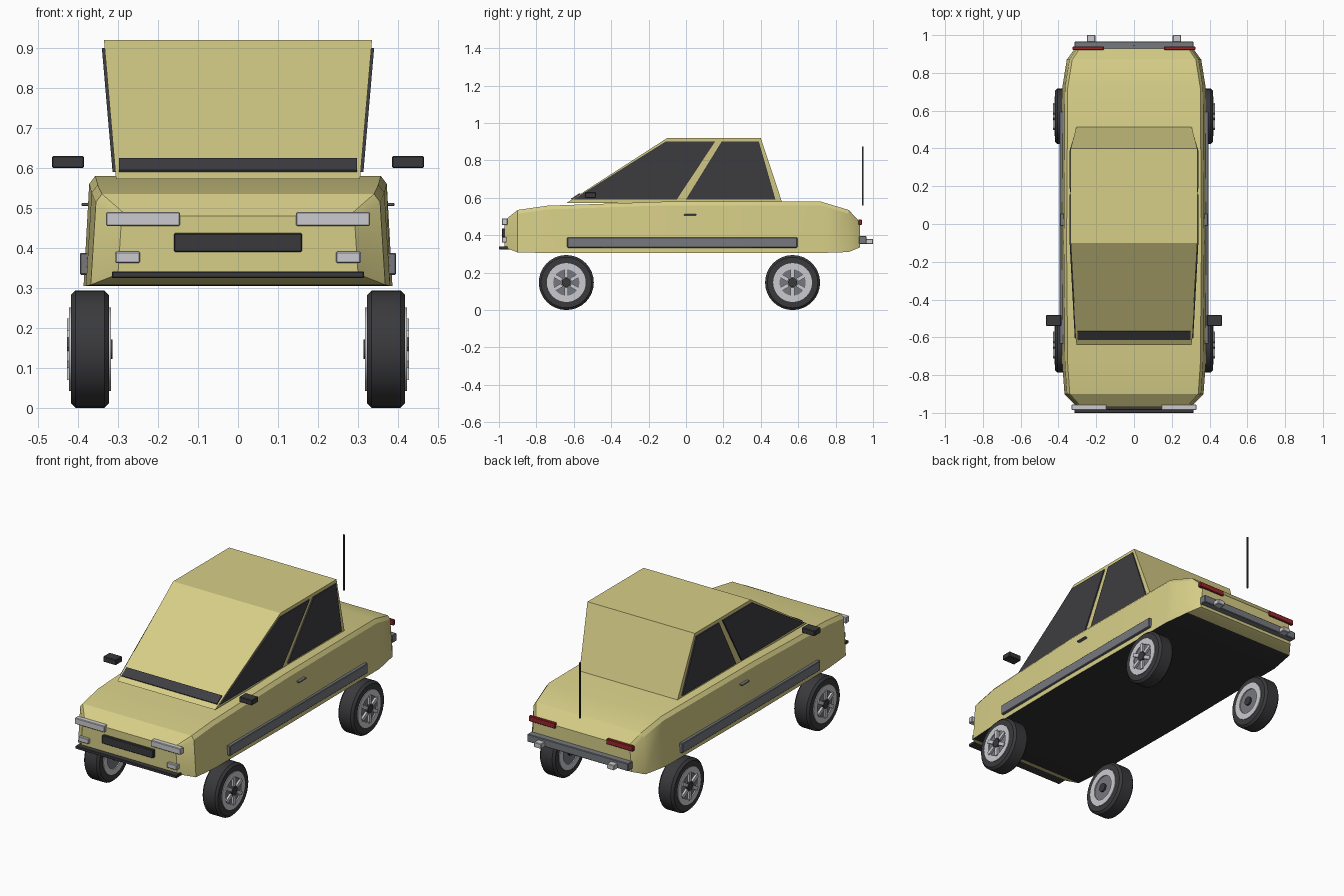
import bpy, bmesh, math
from mathutils import Matrix, Vector

if "Cube" in bpy.data.objects:
    bpy.data.objects.remove(bpy.data.objects["Cube"])


def material(name, rgb):
    m = bpy.data.materials.new(name)
    m.diffuse_color = (*rgb, 1)
    m.use_nodes = True
    m.node_tree.nodes["Principled BSDF"].inputs["Base Color"].default_value = m.diffuse_color
    return m


YELLOW = material("pale yellow paint", (0.68, 0.62, 0.245))
GLASS = material("dark glass", (0.05, 0.049, 0.056))
RUBBER = material("black rubber", (0.042, 0.042, 0.046))
UNDER = material("underside black", (0.03, 0.03, 0.033))
GREY = material("grey trim", (0.18, 0.19, 0.21))
SILVER = material("silver", (0.6, 0.6, 0.63))
RED = material("red lens", (0.32, 0.02, 0.025))


def finish(name, bm, *mats, smooth=True):
    bmesh.ops.recalc_face_normals(bm, faces=bm.faces)
    me = bpy.data.meshes.new(name)
    bm.to_mesh(me)
    bm.free()
    for m in mats:
        me.materials.append(m)
    ob = bpy.data.objects.new(name, me)
    bpy.context.collection.objects.link(ob)
    if smooth:
        bpy.ops.object.select_all(action='DESELECT')
        ob.select_set(True)
        bpy.context.view_layer.objects.active = ob
        bpy.ops.object.shade_smooth_by_angle(angle=math.radians(28))
    return ob


def box(name, x, y, z, mat, bevel=0.003):
    """Box from (min, max) ranges."""
    bm = bmesh.new()
    bmesh.ops.create_cube(bm, size=1)
    for v in bm.verts:
        v.co = [(r[0] + r[1]) / 2 + c * (r[1] - r[0]) for r, c in zip((x, y, z), v.co)]
    if bevel:
        bmesh.ops.bevel(bm, geom=bm.edges[:], offset=bevel, segments=1, affect='EDGES')
    return finish(name, bm, mat, smooth=False)


def box_pair(name, x, y, z, mat, bevel=0.003):
    box(name + "_right", x, y, z, mat, bevel)
    box(name + "_left", (-x[1], -x[0]), y, z, mat, bevel)


def plate(name, pts, mat, thick):
    """Thin plate: outline extruded by a vector."""
    bm = bmesh.new()
    f = bm.faces.new([bm.verts.new(p) for p in pts])
    new = bmesh.ops.extrude_face_region(bm, geom=[f])["geom"]
    bmesh.ops.translate(bm, vec=Vector(thick),
                        verts=[g for g in new if isinstance(g, bmesh.types.BMVert)])
    return finish(name, bm, mat, smooth=False)


def lathe(name, profile, centre, side, mat, steps=32):
    """Closed (radius, x) outline spun about the wheel axle; side mirrors x."""
    bm = bmesh.new()
    vs = [bm.verts.new((x * side, 0, r)) for r, x in profile]
    es = [bm.edges.new((vs[i], vs[(i + 1) % len(vs)])) for i in range(len(vs))]
    bmesh.ops.spin(bm, geom=vs + es, cent=(0, 0, 0), axis=(1, 0, 0),
                   angle=math.tau, steps=steps)
    bmesh.ops.remove_doubles(bm, verts=bm.verts, dist=1e-5)
    bmesh.ops.translate(bm, vec=Vector(centre), verts=bm.verts)
    return finish(name, bm, mat)


# Lower body: sections (y, bottom z, top z, bottom half width, top half width)
SECTIONS = [(-0.97, 0.335, 0.48, 0.300, 0.292), (-0.90, 0.308, 0.535, 0.368, 0.355),
            (-0.74, 0.305, 0.558, 0.380, 0.366), (-0.10, 0.305, 0.580, 0.386, 0.372),
            (0.72, 0.305, 0.580, 0.380, 0.366), (0.87, 0.310, 0.535, 0.356, 0.342),
            (0.93, 0.335, 0.470, 0.312, 0.302)]
bm = bmesh.new()
rings = []
for y, zb, zt, wb, wt in SECTIONS:
    half = [(wb, zb), (wt, zt - 0.02), (wt - 0.015, zt)]
    ring = half + [(-x, z) for x, z in reversed(half)]
    rings.append([bm.verts.new((x, y, z)) for x, z in ring])
for k, (a, b) in enumerate(zip(rings, rings[1:])):
    for i in range(6):
        j = (i + 1) % 6
        f = bm.faces.new((a[i], a[j], b[j], b[i]))
        f.material_index = int(i == 5 and 0 < k < 5)   # flat floor is black
bm.faces.new(rings[0])
bm.faces.new(rings[-1])
finish("body", bm, YELLOW, UNDER)


# Cabin
def cabin_x(z):
    return 0.305 + 0.03 * (z - 0.572) / 0.348


bm = bmesh.new()
outline = [(-0.64, 0.572), (-0.10, 0.92), (0.40, 0.92), (0.515, 0.572)]
left, right = [[bm.verts.new((s * cabin_x(z), y, z)) for y, z in outline] for s in (-1, 1)]
bm.faces.new(left)
bm.faces.new(right)
for i in range(4):
    j = (i + 1) % 4
    bm.faces.new((left[i], left[j], right[j], right[i]))
finish("cabin", bm, YELLOW)

# Side windows and the dark strip at the foot of the windscreen
WINDOWS = {"front_window": [(-0.605, 0.590), (-0.110, 0.900), (0.155, 0.900), (-0.050, 0.590)],
           "rear_window": [(0.0, 0.592), (0.190, 0.900), (0.390, 0.900), (0.478, 0.592)]}
for name, pts in WINDOWS.items():
    for s, tag in ((1, "right"), (-1, "left")):
        plate(f"{name}_{tag}", [(s * (cabin_x(z) - 0.001), y, z) for y, z in pts],
              GLASS, (s * 0.008, 0, 0))
plate("windscreen_strip", [(-0.298, -0.612, 0.590), (0.298, -0.612, 0.590),
                           (0.298, -0.5655, 0.620), (-0.298, -0.5655, 0.620)],
      GLASS, (0, -0.003, 0.005))

# Front fittings
box_pair("headlight", (0.145, 0.33), (-0.985, -0.955), (0.455, 0.49), SILVER)
box_pair("fog_light", (0.245, 0.307), (-0.985, -0.95), (0.362, 0.391), SILVER)
box("grille", (-0.16, 0.16), (-0.985, -0.96), (0.39, 0.437), RUBBER)
box("front_bumper", (-0.315, 0.315), (-1.0, -0.94), (0.325, 0.341), RUBBER, 0.002)

# Rear fittings
box("rear_bumper", (-0.315, 0.315), (0.925, 0.966), (0.352, 0.395), GREY)
box_pair("bumper_block", (0.205, 0.25), (0.955, 1.0), (0.352, 0.38), SILVER)
box_pair("tail_light", (0.16, 0.325), (0.922, 0.94), (0.455, 0.485), RED)
box("antenna", (-0.003, 0.003), (0.942, 0.948), (0.56, 0.875), RUBBER, 0)

# Side fittings
box_pair("side_trim", (0.365, 0.395), (-0.635, 0.595), (0.333, 0.388), GREY)
box_pair("door_handle", (0.37, 0.391), (-0.01, 0.055), (0.505, 0.513), GREY, 0.002)
box_pair("mirror", (0.385, 0.465), (-0.54, -0.482), (0.60, 0.63), RUBBER)

# Wheels: tyre, silver rim ring, grey disc, hub cap and spokes
for y, end in ((-0.64, "front"), (0.57, "rear")):
    for s, tag in ((1, "right"), (-1, "left")):
        n = f"{end}_{tag}"
        c = (s * 0.37, y, 0.147)
        lathe("tyre_" + n, [(0.09, -0.048), (0.135, -0.048), (0.147, -0.036),
                            (0.147, 0.036), (0.135, 0.048), (0.09, 0.048)], c, s, RUBBER)
        lathe("rim_" + n, [(0.07, -0.052), (0.104, -0.052), (0.104, 0.052), (0.07, 0.052)],
              c, s, SILVER)
        lathe("wheel_disc_" + n, [(0, -0.046), (0.075, -0.046), (0.075, 0.046), (0, 0.046)],
              c, s, GREY)
        lathe("hub_cap_" + n, [(0, -0.056), (0.024, -0.056), (0.024, 0.058), (0, 0.058)],
              c, s, RUBBER, 16)
        bm = bmesh.new()
        for k in range(6):
            m = (Matrix.Translation(c) @ Matrix.Rotation(k * math.tau / 6, 4, 'X')
                 @ Matrix.Translation((s * 0.049, 0, 0.052))
                 @ Matrix.Diagonal((0.018, 0.02, 0.05, 1)))
            bmesh.ops.create_cube(bm, size=1, matrix=m)
        finish("spokes_" + n, bm, SILVER, smooth=False)
